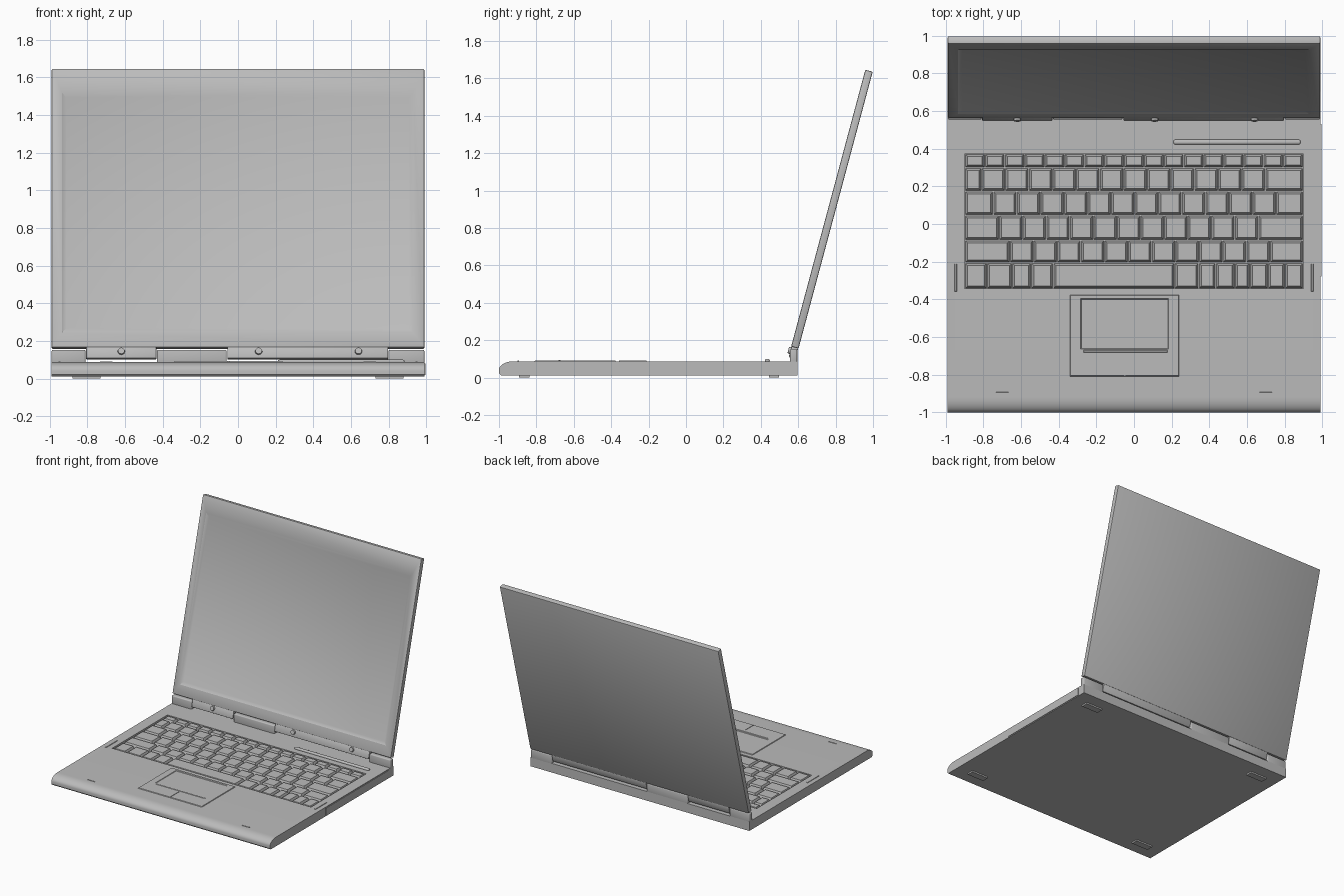
import bpy, bmesh, math
from mathutils import Matrix, Vector

old = bpy.data.objects.get("Cube")
if old:
    bpy.data.objects.remove(old, do_unlink=True)

grey = bpy.data.materials.new("light grey plastic")
TONE = (0.5, 0.5, 0.5, 1)
grey.diffuse_color = TONE
grey.use_nodes = True
grey.node_tree.nodes["Principled BSDF"].inputs["Base Color"].default_value = TONE

DECK, FLOOR = 0.087, 0.012


def finish(name, bm):
    bmesh.ops.recalc_face_normals(bm, faces=bm.faces)
    mesh = bpy.data.meshes.new(name)
    bm.to_mesh(mesh)
    bm.free()
    mesh.materials.append(grey)
    obj = bpy.data.objects.new(name, mesh)
    bpy.context.collection.objects.link(obj)
    return obj


def add_block(bm, x, y, z, taper=0):
    """Box over three ranges; its top is drawn in by taper."""
    verts = bmesh.ops.create_cube(bm, size=1)["verts"]
    for v in verts:
        t = taper if v.co.z > 0 else 0
        v.co = Vector((x[1] - t if v.co.x > 0 else x[0] + t,
                       y[1] - t if v.co.y > 0 else y[0] + t,
                       z[1] if v.co.z > 0 else z[0]))


def block(name, x, y, z, taper=0):
    bm = bmesh.new()
    add_block(bm, x, y, z, taper)
    return finish(name, bm)


def activate(obj):
    bpy.ops.object.select_all(action="DESELECT")
    obj.select_set(True)
    bpy.context.view_layer.objects.active = obj


def smooth(obj):
    activate(obj)
    bpy.ops.object.shade_smooth_by_angle(angle=math.radians(35))


def bevel(obj, width, segments=2):
    mod = obj.modifiers.new("rounded edges", "BEVEL")
    mod.width, mod.segments = width, segments
    activate(obj)
    bpy.ops.object.modifier_apply(modifier=mod.name)
    smooth(obj)


def cut(obj, cutter):
    mod = obj.modifiers.new("cut", "BOOLEAN")
    mod.operation, mod.solver, mod.object = "DIFFERENCE", "EXACT", cutter
    activate(obj)
    bpy.ops.object.modifier_apply(modifier=mod.name)
    bpy.data.objects.remove(cutter, do_unlink=True)


# Base: side profile with a rounded front lip, swept across the width
profile = [(0.595, FLOOR), (0.595, DECK)]
for i in range(9):
    a = math.radians(90 + 90 * i / 8)
    profile.append((-0.92 + 0.08 * math.cos(a), 0.042 + 0.045 * math.sin(a)))
profile += [(-1, 0.022), (-0.99, FLOOR)]
bm = bmesh.new()
side = bm.faces.new([bm.verts.new((-0.99, y, z)) for y, z in profile])
swept = bmesh.ops.extrude_face_region(bm, geom=[side])["geom"]
bmesh.ops.translate(bm, vec=(1.98, 0, 0),
                    verts=[g for g in swept if isinstance(g, bmesh.types.BMVert)])
base = finish("base", bm)
cut(base, block("keyboard_cutter", (-0.9, 0.9), (-0.342, 0.372), (0.06, 0.2)))
smooth(base)

# Keyboard: rows as (front, back, key widths), stretched to the full width
rows = [
    (0.302, 0.37, [1] * 17),
    (0.178, 0.294, [0.7] + [1] * 12 + [1.6]),
    (0.05, 0.17, [1.2] + [1] * 12 + [1.15]),
    (-0.082, 0.042, [1.45] + [1] * 11 + [1.9]),
    (-0.202, -0.09, [1.9] + [1] * 11 + [1.4]),
    (-0.34, -0.21, [22, 25, 19, 22, 121, 24, 17, 19, 15, 18, 17, 18]),
]
bm = bmesh.new()
for front, back, widths in rows:
    unit = 1.796 / sum(widths)
    x = -0.898
    for w in widths:
        add_block(bm, (x + 0.003, x + w * unit - 0.003), (front, back),
                  (0.06, 0.086), 0.011)
        x += w * unit
finish("keys", bm)

# Touchpad surround with sunken pad and split buttons
surround = block("touchpad_surround", (-0.34, 0.24), (-0.81, -0.375),
                 (DECK - 0.002, 0.092), 0.004)
cut(surround, block("pad_cutter", (-0.28, 0.18), (-0.66, -0.4), (0.0885, 0.1), -0.01))
cut(surround, block("split_cutter", (-0.052, -0.046), (-0.82, -0.7), (0.0885, 0.1)))
block("touchpad_bar", (-0.27, 0.18), (-0.684, -0.668), (0.09, 0.094), 0.004)

# Status rail behind the keys
rail = block("status_rail", (0.21, 0.885), (0.422, 0.448), (0.08, 0.1))
bevel(rail, 0.012, 3)

# Parts repeated on both sides
for s, label in ((-1, "right"), (1, "left")):
    def span(a, b):
        return tuple(sorted((s * a, s * b)))
    block(f"{label}_latch_mark", span(0.665, 0.735), (-0.902, -0.892),
          (DECK - 0.003, 0.09), 0.002)
    block(f"{label}_deck_ridge", span(0.94, 0.955), (-0.36, -0.21),
          (DECK - 0.003, 0.091), 0.003)
    for y, end in ((-0.865, "front"), (0.47, "rear")):
        block(f"{label}_{end}_foot", span(0.73, 0.88), (y - 0.027, y + 0.027), (0, 0.015))
block("port_panel", (0.985, 0.995), (-0.28, 0.53), (0.018, 0.08))

# Hinge knuckles standing on the rear edge
for name, x in (("right_hinge", (-0.99, -0.81)), ("centre_hinge", (-0.43, -0.06)),
                ("left_hinge", (0.8, 0.99))):
    knuckle = block(name, x, (0.555, 0.595), (0.075, 0.153))
    bevel(knuckle, 0.008, 3)

# Lid: built lying on its back, then tilted up about the hinge line
tilt = Matrix.Translation((0, 0.56, 0.158)) @ Matrix.Rotation(math.radians(75), 4, "X")
lid = block("lid", (-0.99, 0.99), (0.008, 1.54), (-0.041, 0))
bevel(lid, 0.007)
cut(lid, block("screen_cutter", (-0.912, 0.907), (0.115, 1.385), (-0.012, 0.002), -0.028))
smooth(lid)
lid.matrix_world = tilt

for name, x in (("right_lid_tab", (-0.807, -0.433)), ("centre_lid_tab", (-0.057, 0.797))):
    tab = block(name, x, (-0.05, 0.012), (-0.039, -0.002))
    bevel(tab, 0.005)
    tab.matrix_world = tilt

# Round bumpers on the lower lid edge
for i, x in enumerate((-0.62, 0.11, 0.64)):
    bm = bmesh.new()
    bmesh.ops.create_cone(bm, cap_ends=True, segments=20, radius1=0.02, radius2=0.017,
                          depth=0.016, matrix=Matrix.Translation((x, -0.013, 0.002)))
    bumper = finish(f"lid_bumper_{i + 1}", bm)
    smooth(bumper)
    bumper.matrix_world = tilt
